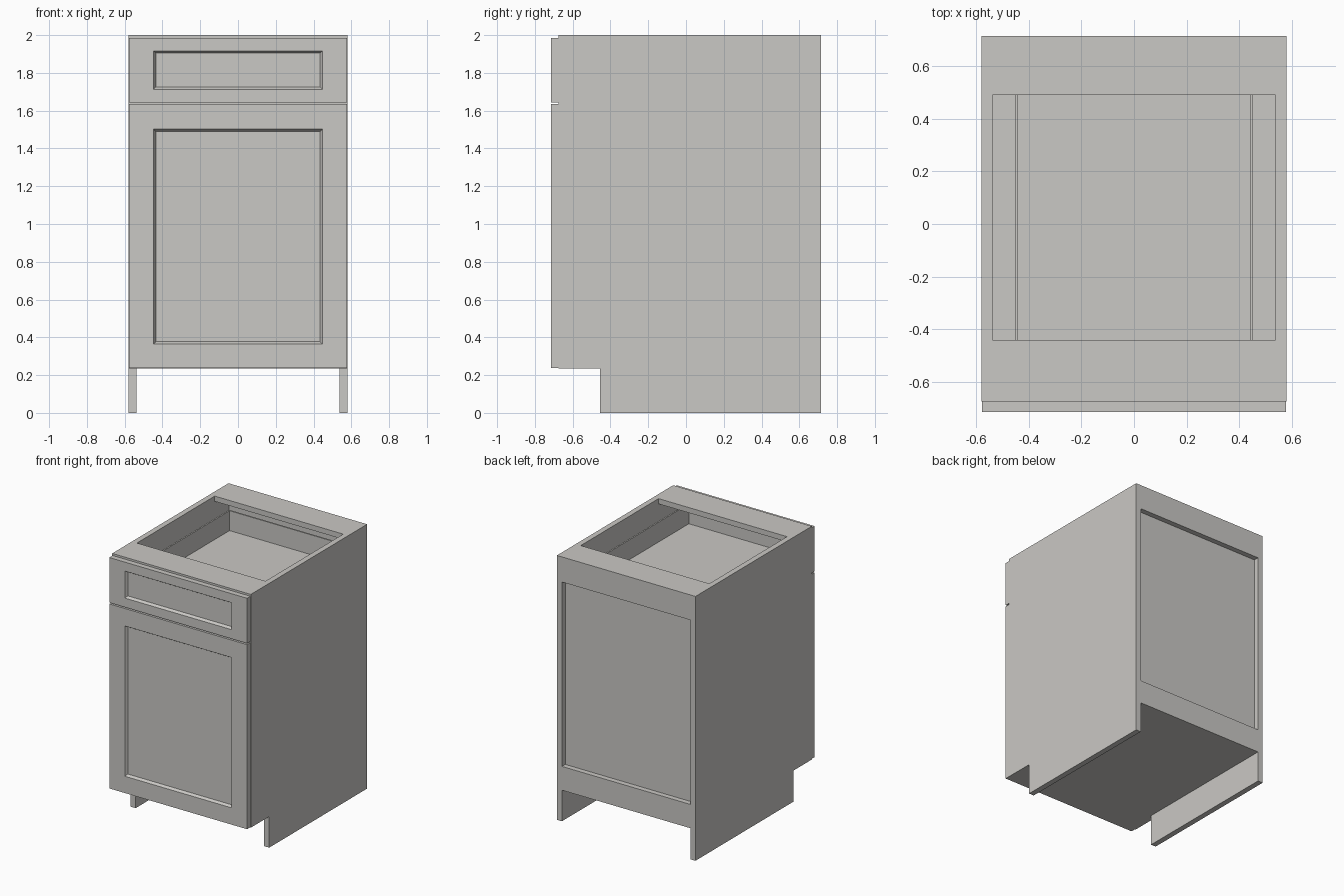
import bpy, bmesh

if "Cube" in bpy.data.objects:
    bpy.data.objects.remove(bpy.data.objects["Cube"])

paint = bpy.data.materials.new("warm_grey_paint")
paint.diffuse_color = (0.59, 0.58, 0.555, 1)
paint.use_nodes = True
paint.node_tree.nodes["Principled BSDF"].inputs["Base Color"].default_value = paint.diffuse_color


def finish(name, bm):
    bmesh.ops.recalc_face_normals(bm, faces=bm.faces[:])
    me = bpy.data.meshes.new(name)
    bm.to_mesh(me)
    bm.free()
    me.materials.append(paint)
    ob = bpy.data.objects.new(name, me)
    bpy.context.collection.objects.link(ob)
    return ob


def loft(name, rings):
    """Bridge matching point rings and cap both ends."""
    bm = bmesh.new()
    vs = [[bm.verts.new(p) for p in r] for r in rings]
    n = len(vs[0])
    for a, b in zip(vs, vs[1:]):
        for i in range(n):
            j = (i + 1) % n
            bm.faces.new((a[i], a[j], b[j], b[i]))
    bm.faces.new(vs[0])
    bm.faces.new(vs[-1])
    return finish(name, bm)


def box(name, x0, x1, y0, y1, z0, z1):
    return loft(name, [[(x0, y0, z), (x1, y0, z), (x1, y1, z), (x0, y1, z)]
                       for z in (z0, z1)])


W, IN = 0.58, 0.538          # outer and inner half width
F, B = -0.675, 0.715         # carcass front and back
T = 0.04                     # board thickness
FLOOR = 0.235

# side panels with toe notch
profile = [(-0.455, 0), (B, 0), (B, 2), (F, 2), (F, FLOOR), (-0.455, FLOOR)]
for s, side in ((-1, "left"), (1, "right")):
    loft(side + "_side_panel",
         [[(s * x, y, z) for y, z in profile] for x in (IN, W)])

# horizontal boards
box("cabinet_floor", -IN, IN, F, B, FLOOR, FLOOR + T)
box("top_front_rail", -IN, IN, F, -0.44, 2 - T, 2)
box("top_back_rail", -IN, IN, 0.49, B, 2 - T, 2)
box("middle_front_rail", -IN, IN, F, -0.44, 1.62, 1.66)

# back: nailers and recessed panel
box("upper_back_nailer", -IN, IN, B - T, B, 1.81, 2 - T)
box("lower_back_nailer", -IN, IN, B - T, B, FLOOR + T, 0.415)
box("back_panel", -IN, IN, B - T - 0.012, B - T, FLOOR + T, 2 - T)


# door and drawer fronts with a bevelled recessed panel
def shaker_front(name, z0, z1, r0, r1):
    def ring(hw, a, b, y):
        return [(-hw, y, a), (hw, y, a), (hw, y, b), (-hw, y, b)]
    c = 0.012
    loft(name, [ring(0.577, z0, z1, F), ring(0.577, z0, z1, -B),
                ring(0.447, r0, r1, -B),
                ring(0.447 - c, r0 + c, r1 - c, -B + 0.02)])


shaker_front("door", 0.238, 1.634, 0.365, 1.502)
shaker_front("drawer_front", 1.644, 1.985, 1.713, 1.917)

# thin-walled drawer box
DZ0, DZ1 = 1.738, 1.90
for s, side in ((-1, "left"), (1, "right")):
    x0, x1 = sorted((s * 0.441, s * 0.452))
    box(side + "_drawer_wall", x0, x1, F, 0.54, DZ0, DZ1)
box("drawer_back", -0.441, 0.441, 0.529, 0.54, DZ0, DZ1)
box("drawer_inner_front", -0.441, 0.441, F, F + 0.011, DZ0, DZ1)
box("drawer_bottom", -0.441, 0.441, F + 0.011, 0.529, DZ0, DZ0 + 0.012)
